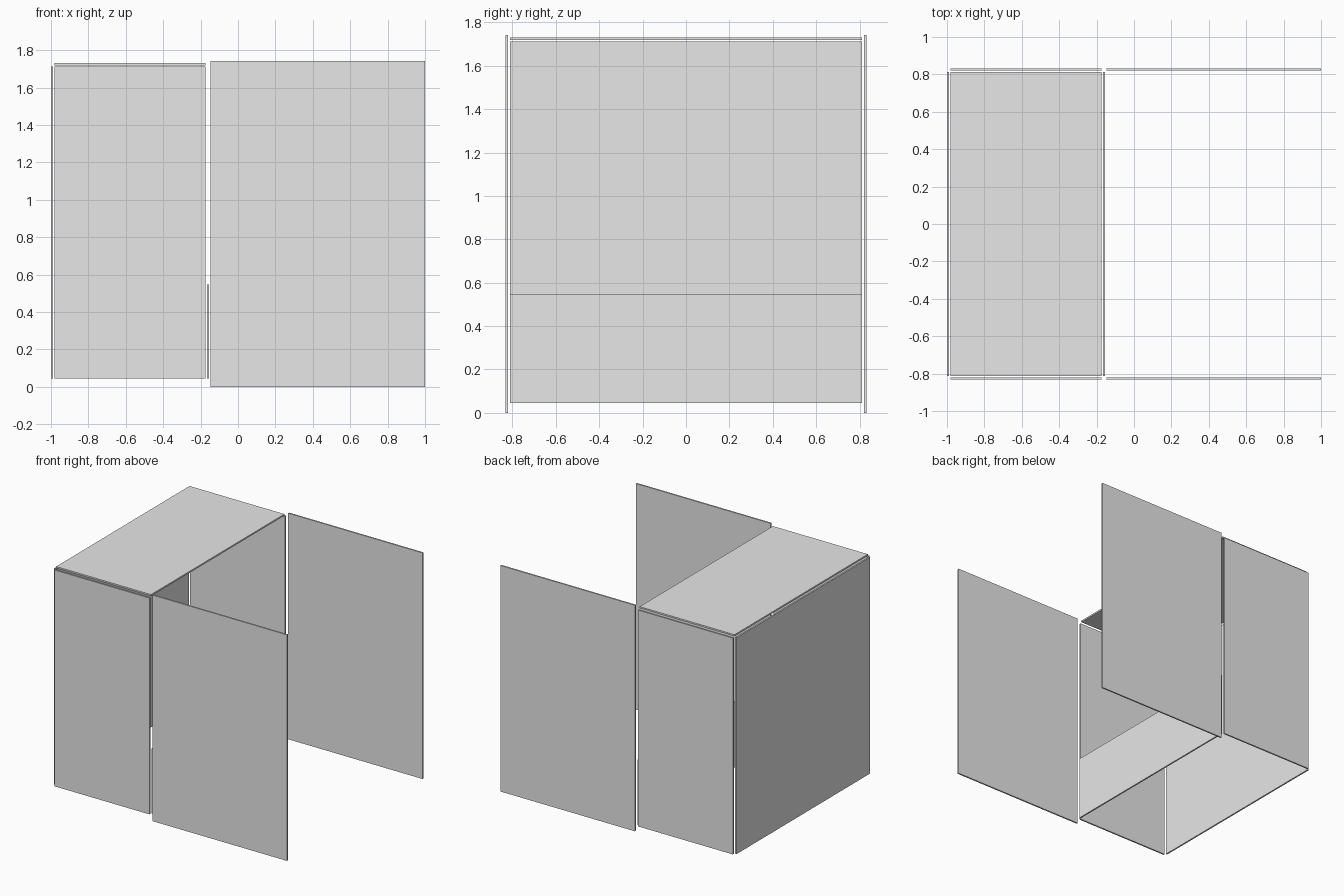
import bpy

if "Cube" in bpy.data.objects:
    bpy.data.objects.remove(bpy.data.objects["Cube"], do_unlink=True)

GREY = (0.8, 0.8, 0.8, 1.0)
panel_mat = bpy.data.materials.new("light grey board")
panel_mat.use_nodes = True
panel_mat.diffuse_color = GREY
panel_mat.node_tree.nodes["Principled BSDF"].inputs["Base Color"].default_value = GREY


def panel(name, x, y, z):
    """Flat board spanning the given (low, high) range on each axis."""
    bpy.ops.mesh.primitive_cube_add(size=1)
    board = bpy.context.object
    board.name = name
    board.data.name = name
    spans = (x, y, z)
    for v in board.data.vertices:
        v.co = [hi if c > 0 else lo for c, (lo, hi) in zip(v.co, spans)]
    board.data.materials.append(panel_mat)
    return board


T = 0.012                    # board thickness
DEPTH = (-0.812, 0.812)      # span between the side boards
CASE = (-0.982, -0.173)      # width of the case
HEIGHT = (0.045, 1.712)

# Case boards, slightly spaced apart
panel("top_board", CASE, DEPTH, (1.719, 1.719 + T))
panel("back_board", (-1.0, -1.0 + T), DEPTH, HEIGHT)
panel("low_rail_board", (-0.167, -0.167 + T), DEPTH, (0.045, 0.547))

# Side walls and open doors, one on each side
for side, y in (("front", (-0.832, -0.832 + T)), ("rear", (0.832 - T, 0.832))):
    panel(side + "_side_wall", CASE, y, HEIGHT)
    panel(side + "_door", (-0.146, 1.0), y, (0.0, 1.742))
